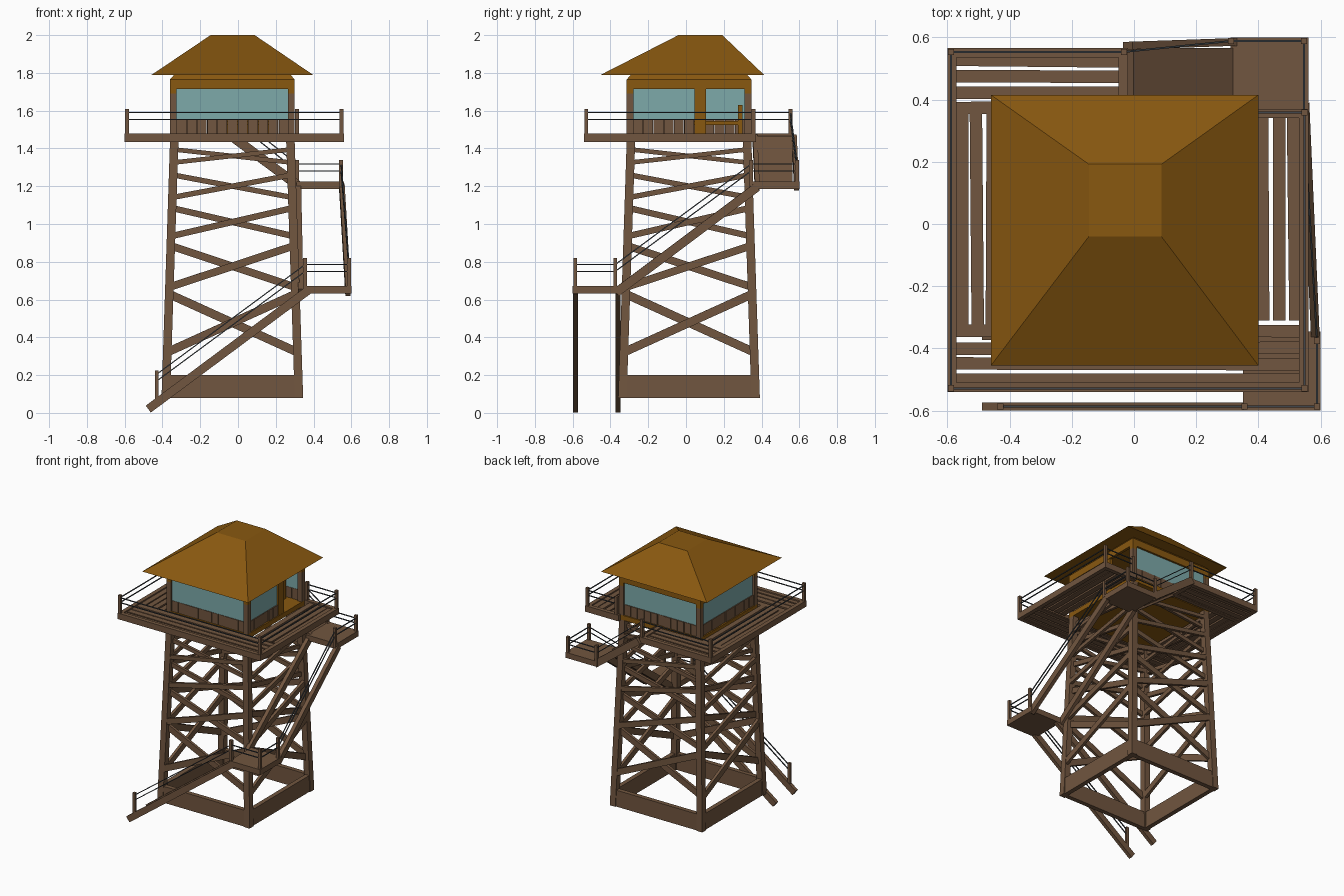
import bpy, bmesh, math, random
from mathutils import Vector, Matrix

random.seed(4)
if "Cube" in bpy.data.objects:
    bpy.data.objects.remove(bpy.data.objects["Cube"])


def material(name, rgb):
    m = bpy.data.materials.new(name)
    m.use_nodes = True
    m.diffuse_color = (*rgb, 1)
    m.node_tree.nodes["Principled BSDF"].inputs["Base Color"].default_value = (*rgb, 1)
    return m


WOOD = material("brown wood", (0.165, 0.092, 0.05))
OCHRE = material("ochre paint", (0.25, 0.098, 0.005))
GLASS = material("window glass", (0.205, 0.40, 0.40))
METAL = material("dark rail", (0.05, 0.06, 0.07))


def finish(name, bm, mat):
    bmesh.ops.recalc_face_normals(bm, faces=bm.faces)
    me = bpy.data.meshes.new(name)
    bm.to_mesh(me)
    bm.free()
    me.materials.append(mat)
    ob = bpy.data.objects.new(name, me)
    bpy.context.collection.objects.link(ob)
    return ob


def loft(name, low, high, mat):
    """Six-sided block between two rectangles, each (x0, x1, y0, y1, z)."""
    bm = bmesh.new()
    bmesh.ops.create_cube(bm, size=1)
    for v in bm.verts:
        r = high if v.co.z > 0 else low
        v.co = (r[1] if v.co.x > 0 else r[0], r[3] if v.co.y > 0 else r[2], r[4])
    return finish(name, bm, mat)


def box(name, x0, x1, y0, y1, z0, z1, mat=WOOD):
    return loft(name, (x0, x1, y0, y1, z0), (x0, x1, y0, y1, z1), mat)


def beam(name, a, b, w, h, mat=WOOD):
    """Straight timber from a to b, w wide sideways and h deep."""
    a, b = Vector(a), Vector(b)
    d = (b - a).normalized()
    side = Vector((0, 0, 1)).cross(d).normalized()
    rot = Matrix((d, side, d.cross(side))).transposed().to_4x4()
    bm = bmesh.new()
    size = Matrix.Diagonal(((b - a).length, w, h, 1))
    bmesh.ops.create_cube(bm, size=1, matrix=Matrix.Translation((a + b) / 2) @ rot @ size)
    return finish(name, bm, mat)


# Tower sides: 0 front, 1 left (+x), 2 back, 3 right; u runs along, d outward
CX, CY = -0.03, 0.016
SIDES = ("front", "left", "back", "right")


def on_side(k, u, d, z):
    p = Matrix.Rotation(k * math.pi / 2, 3, "Z") @ Vector((u, -d, z))
    return p + Vector((CX, CY, 0))


def side_box(name, k, u0, u1, d0, d1, z0, z1, mat=WOOD):
    p, q = on_side(k, u0, d0, z0), on_side(k, u1, d1, z1)
    return box(SIDES[k] + "_" + name, min(p.x, q.x), max(p.x, q.x),
               min(p.y, q.y), max(p.y, q.y), z0, z1, mat)


def half(z):
    return 0.375 - 0.045 * (z - 0.08) / 1.36


# Leaning legs
LEG = 0.045
Z0, Z1 = 0.08, 1.44
for sx in (-1, 1):
    for sy in (-1, 1):
        rects = []
        for z in (Z0, Z1):
            xs = sorted((sx * half(z), sx * (half(z) - LEG)))
            ys = sorted((sy * half(z), sy * (half(z) - LEG)))
            rects.append((CX + xs[0], CX + xs[1], CY + ys[0], CY + ys[1], z))
        loft("tower_leg", *rects, WOOD)

# Base boards and cross braces on all four sides
BRACES = [(0.32, 0.63, 0.045), (0.665, 0.885, 0.04), (0.935, 1.085, 0.033),
          (1.14, 1.26, 0.028), (1.325, 1.395, 0.024)]
for k in range(4):
    side_box("base_board", k, -0.34, 0.34, 0.335, 0.368, Z0, 0.2)
    for lo, hi, h in BRACES:
        for s, inset in ((1, 0.012), (-1, 0.034)):
            a = on_side(k, -s * (half(lo) - 0.02), half(lo) - inset, lo)
            b = on_side(k, s * (half(hi) - 0.02), half(hi) - inset, hi)
            beam(SIDES[k] + "_cross_brace", a, b, 0.02, h)

# Deck rim
DZ0, DZ1 = 1.435, 1.475
X0, X1, Y0, Y1, YR, XB = -0.6, 0.56, -0.54, 0.565, 0.37, -0.02
T = 0.03
box("rim_front", X0, X1, Y0, Y0 + T, DZ0, DZ1 + 0.004)
box("rim_right", X0, X0 + T, Y0, Y1, DZ0, DZ1 + 0.004)
box("rim_back", X0, XB, Y1 - T, Y1, DZ0, DZ1 + 0.004)
box("rim_left", X1 - T, X1, Y0, YR, DZ0, DZ1 + 0.004)
box("rim_back_left", 0.29, X1, YR - T, YR, DZ0, DZ1 + 0.004)
box("rim_stairwell", XB - T, XB, 0.345, Y1, DZ0, DZ1 + 0.004)


# Deck planks, each slightly askew
def planks(name, along_x, start, step, count, lo, hi):
    for i in range(count):
        c = start + step * i
        j = [c + random.uniform(-0.005, 0.005) for _ in range(2)]
        ends = [(lo, j[0]), (hi, j[1])]
        a, b = [e if along_x else e[::-1] for e in ends]
        z = (DZ0 + DZ1) / 2
        beam(name, (*a, z), (*b, z), abs(step) - 0.01, 0.03)


planks("deck_plank_front", True, -0.497, 0.05, 4, -0.575, 0.53)
planks("deck_plank_back", True, 0.525, -0.05, 4, -0.575, -0.04)
planks("deck_plank_right", False, -0.555, 0.05, 4, -0.33, 0.36)
planks("deck_plank_left", False, 0.515, -0.05, 4, -0.31, 0.35)
box("deck_joist_front", X0 + T, X1 - T, -0.36, -0.33, DZ0, DZ0 + 0.012)
box("deck_joist_back", X0 + T, XB, 0.36, 0.39, DZ0, DZ0 + 0.012)


# Railings: square posts with two thin rods between them
def post(x, y, z0, z1):
    box("rail_post", x - 0.01, x + 0.01, y - 0.01, y + 0.01, z0, z1)


def rods(a, b):
    for drop in (0, 0.036):
        low = Vector((0, 0, drop))
        beam("hand_rail", Vector(a) - low, Vector(b) - low, 0.006, 0.006, METAL)


deck = [(XB - 0.012, 0.553), (-0.588, 0.553), (-0.588, -0.528),
        (0.548, -0.528), (0.548, 0.358), (0.312, 0.358)]
for x, y in deck:
    post(x, y, DZ0, 1.61)
for p, q in zip(deck, deck[1:]):
    rods((*p, 1.59), (*q, 1.59))

# Lower landing with the first flight along the front
box("lower_landing", 0.35, 0.6, -0.6, -0.345, 0.632, 0.672)
for y in (-0.586, -0.36):
    beam("first_flight_stringer", (-0.475, y, 0.02), (0.37, y, 0.648), 0.026, 0.045)
post(-0.43, -0.586, 0.06, 0.225)
low_posts = [(0.355, -0.586), (0.588, -0.586), (0.588, -0.375)]
for x, y in low_posts:
    post(x, y, 0.65, 0.82)
rods((-0.43, -0.586, 0.205), (0.355, -0.586, 0.785))
for p, q in zip(low_posts, low_posts[1:]):
    rods((*p, 0.785), (*q, 0.785))

# Second flight along the left side up to the upper landing
for x, dx in ((0.332, -0.012), (0.583, -0.033)):
    beam("second_flight_stringer", (x, -0.37, 0.637), (x + dx, 0.375, 1.195), 0.028, 0.047)
box("upper_landing", 0.31, 0.56, 0.345, 0.6, 1.185, 1.225)
up_posts = [(0.546, 0.345), (0.546, 0.588), (0.312, 0.588)]
for x, y in up_posts:
    post(x, y, 1.19, 1.34)
rods((0.588, -0.375, 0.785), (0.546, 0.345, 1.317))
for p, q in zip(up_posts, up_posts[1:]):
    rods((*p, 1.317), (*q, 1.317))

# Third flight: a solid ramp back up to the deck
beam("third_flight_ramp", (-0.01, 0.465, 1.455), (0.32, 0.465, 1.205), 0.2, 0.03)
for y in (0.365, 0.573):
    beam("third_flight_stringer", (-0.02, y, 1.455), (0.325, y + 0.012, 1.198), 0.025, 0.05)
rods((XB - 0.012, 0.553, 1.59), (0.312, 0.588, 1.317))

# Cabin floor, corner posts, plank walls, windows and upper band
H = 0.33
FLOOR, SILL, HEAD, EAVE = 1.475, 1.553, 1.715, 1.788
box("cabin_floor", CX - H, CX + H, CY - H, CY + H, DZ0 + 0.005, FLOOR, OCHRE)
DOOR0, DOOR1 = 0.089, 0.289
for k in range(4):
    side_box("corner_post", k, -H, -H + 0.035, H - 0.035, H, FLOOR, 1.69)
    side_box("upper_band", k, -H, H - 0.02, H - 0.02, H, HEAD, 1.765, OCHRE)
    side_box("band_corner", k, -H, -H + 0.035, H - 0.035, H, 1.69, HEAD, OCHRE)
    end = DOOR0 - 0.06 if k == 1 else H - 0.03
    side_box("window", k, -H + 0.035, end, H - 0.024, H - 0.014, SILL, HEAD, GLASS)
    n = 6 if k == 1 else 11
    w = (end + H - 0.035) / n
    for i in range(n):
        u = -H + 0.035 + w * i
        side_box("wall_plank", k, u, u + w - 0.003, H - 0.026,
                 H - random.uniform(0.006, 0.012), FLOOR, SILL)
side_box("door_frame", 1, DOOR0 - 0.06, DOOR0, H - 0.025, H - 0.002, FLOOR, HEAD, OCHRE)
E = 0.31
loft("cabin_eave", (CX - H, CX + H, CY - H, CY + H, 1.765),
     (CX - E, CX + E, CY - E, CY + E, EAVE), OCHRE)

# Simple bed inside the doorway
box("bed_frame", -0.1, 0.18, 0.0, 0.29, 1.525, 1.545, OCHRE)
box("bed_head", -0.1, 0.18, 0.275, 0.3, FLOOR, 1.63, OCHRE)

# Hipped roof with a flat top
loft("roof", (-0.46, 0.4, -0.455, 0.415, EAVE), (-0.145, 0.088, -0.04, 0.192, 2.0), OCHRE)
